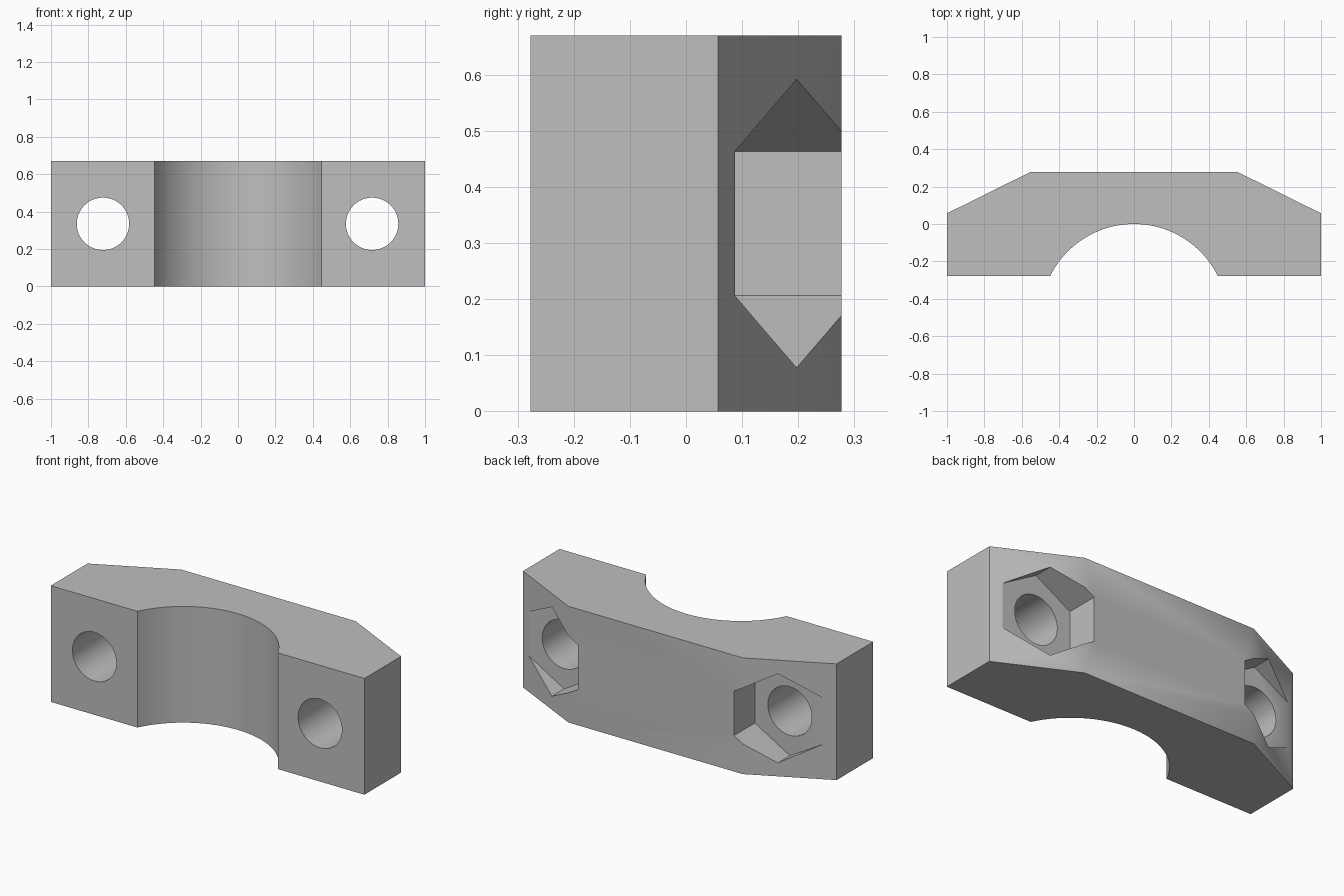
import bpy, bmesh, math
from mathutils import Matrix, Vector

if "Cube" in bpy.data.objects:
    bpy.data.objects.remove(bpy.data.objects["Cube"], do_unlink=True)

HEIGHT, DEPTH = 0.67, 0.277
BORE_R = 0.5
HOLE_R, NUT_R, NUT_FLOOR = 0.14, 0.257, 0.086

grey = bpy.data.materials.new("plain grey")
grey.use_nodes = True
colour = (0.52, 0.52, 0.52, 1)
grey.diffuse_color = colour
grey.node_tree.nodes["Principled BSDF"].inputs["Base Color"].default_value = colour


def make_object(name, bm):
    bmesh.ops.recalc_face_normals(bm, faces=bm.faces)
    mesh = bpy.data.meshes.new(name)
    bm.to_mesh(mesh)
    bm.free()
    mesh.materials.append(grey)
    obj = bpy.data.objects.new(name, mesh)
    bpy.context.collection.objects.link(obj)
    return obj


def prism_along_y(name, x, radius, sides, y0, y1):
    """Prism with one corner pointing straight up, used as a cutter."""
    bm = bmesh.new()
    ring = []
    for i in range(sides):
        a = math.tau * i / sides
        ring.append(bm.verts.new((x + radius * math.sin(a), y0,
                                  HEIGHT / 2 + radius * math.cos(a))))
    face = bm.faces.new(ring)
    out = bmesh.ops.extrude_face_region(bm, geom=[face])
    moved = [v for v in out["geom"] if isinstance(v, bmesh.types.BMVert)]
    bmesh.ops.translate(bm, verts=moved, vec=(0, y1 - y0, 0))
    obj = make_object(name, bm)
    obj.hide_render = True
    return obj


# Clamp body: chamfered outline with a round bore across the front
half_angle = math.acos((BORE_R - DEPTH) / BORE_R)
steps = 48
outline = [(1, -DEPTH), (1, 0.057), (0.556, DEPTH),
           (-0.556, DEPTH), (-1, 0.057), (-1, -DEPTH)]
for i in range(steps + 1):
    a = half_angle * (2 * i / steps - 1)
    outline.append((BORE_R * math.sin(a), BORE_R * (math.cos(a) - 1)))

bm = bmesh.new()
base = bm.faces.new([bm.verts.new((x, y, 0)) for x, y in outline])
out = bmesh.ops.extrude_face_region(bm, geom=[base])
top = [v for v in out["geom"] if isinstance(v, bmesh.types.BMVert)]
bmesh.ops.translate(bm, verts=top, vec=(0, 0, HEIGHT))
body = make_object("clamp_body", bm)

# Bolt holes and hexagonal nut pockets
cutters = []
for side, x in (("left", 0.717), ("right", -0.722)):
    cutters.append(prism_along_y(side + "_nut_pocket", x, NUT_R, 6, NUT_FLOOR, 0.5))
    cutters.append(prism_along_y(side + "_bolt_hole", x, HOLE_R, 64, -0.5, 0.6))

bpy.ops.object.select_all(action='DESELECT')
body.select_set(True)
bpy.context.view_layer.objects.active = body
for cutter in cutters:
    mod = body.modifiers.new(cutter.name, 'BOOLEAN')
    mod.operation = 'DIFFERENCE'
    mod.solver = 'EXACT'
    mod.object = cutter
    bpy.ops.object.modifier_apply(modifier=mod.name)
    bpy.data.objects.remove(cutter, do_unlink=True)

bpy.ops.object.shade_smooth_by_angle(angle=math.radians(30))
